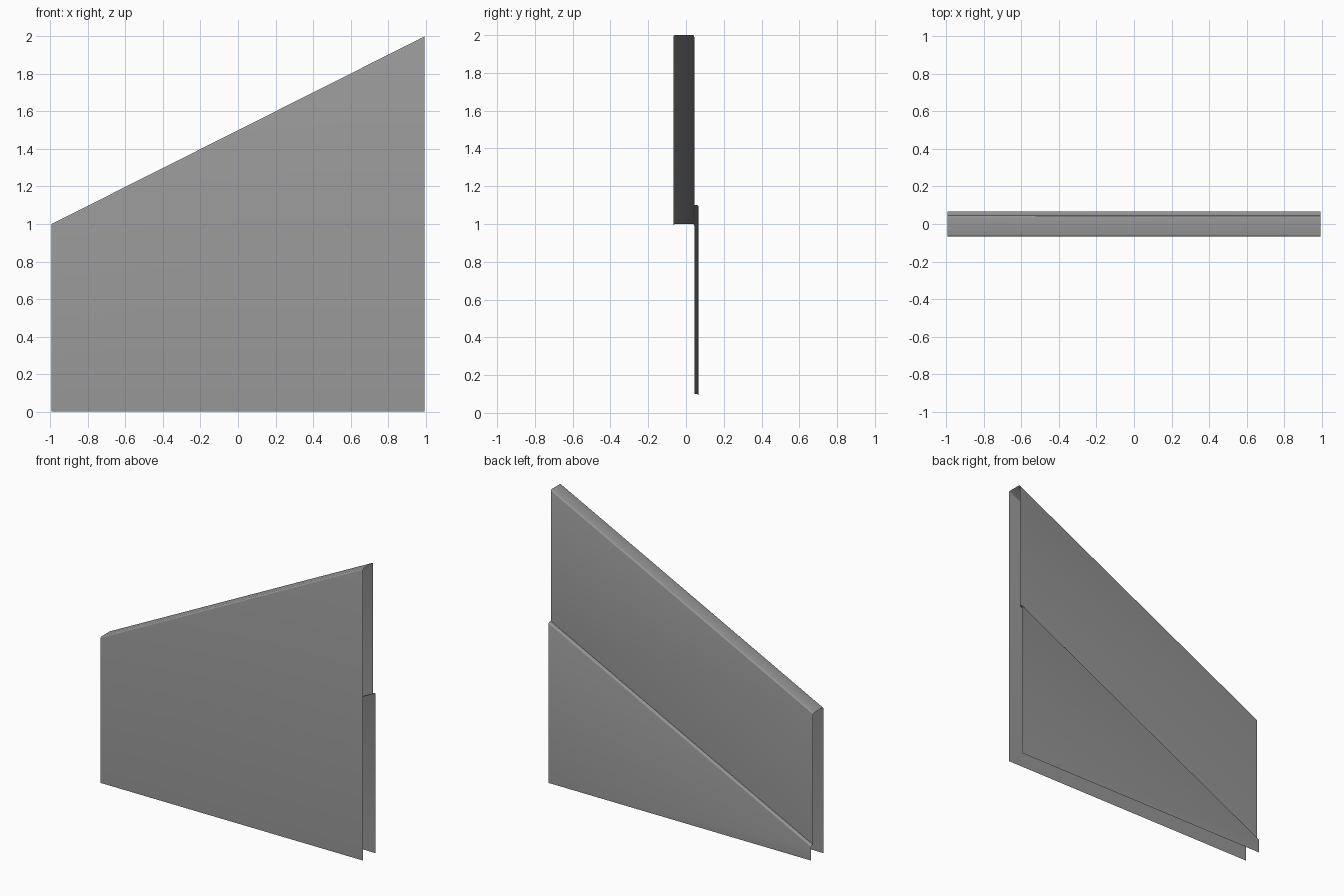
import bpy
import bmesh
from math import sin, cos, pi, radians

cube = bpy.data.objects.get("Cube")
if cube:
    bpy.data.objects.remove(cube, do_unlink=True)

HALF = 0.994           # half length
FRONT, STEP, BACK = -0.067, 0.044, 0.067
TOP, LIP = 2.0, 1.1    # heights at the tall end
RADIUS, SEGMENTS = 0.01, 3

grey = bpy.data.materials.new("sheet_grey")
grey.use_nodes = True
colour = (0.31, 0.31, 0.31, 1)
grey.diffuse_color = colour
grey.node_tree.nodes["Principled BSDF"].inputs["Base Color"].default_value = colour


def fold(y, z, start):
    """Rounded quarter fold under the outer corner (y, z)."""
    side = -1 if start == pi else 1
    points = []
    for i in range(SEGMENTS + 1):
        a = start - i * pi / 2 / SEGMENTS
        points.append((y - side * RADIUS + RADIUS * cos(a),
                       z - RADIUS + RADIUS * sin(a)))
    return points


# Folded sheet: front, sloping top, upper back, lip, lower back
profile = [(FRONT, 0)]
profile += fold(FRONT, TOP, pi)
profile += fold(STEP, TOP, pi / 2)
profile += [(STEP, LIP)]
profile += fold(BACK, LIP, pi / 2)
profile += [(BACK, 0)]

bm = bmesh.new()
rows = []
for x, drop in ((-HALF, 1), (HALF, 0)):
    # Bottom edges stay level, every other line follows the slope
    rows.append([bm.verts.new((x, y, z - drop if z > 0 else 0)) for y, z in profile])
low, high = rows
for i in range(len(profile) - 1):
    bm.faces.new((low[i], high[i], high[i + 1], low[i + 1]))
bm.normal_update()

mesh = bpy.data.meshes.new("folded_wall_panel")
bm.to_mesh(mesh)
bm.free()
mesh.materials.append(grey)
panel = bpy.data.objects.new("folded_wall_panel", mesh)
bpy.context.collection.objects.link(panel)

bpy.context.view_layer.objects.active = panel
panel.select_set(True)
bpy.ops.object.shade_smooth_by_angle(angle=radians(40))
